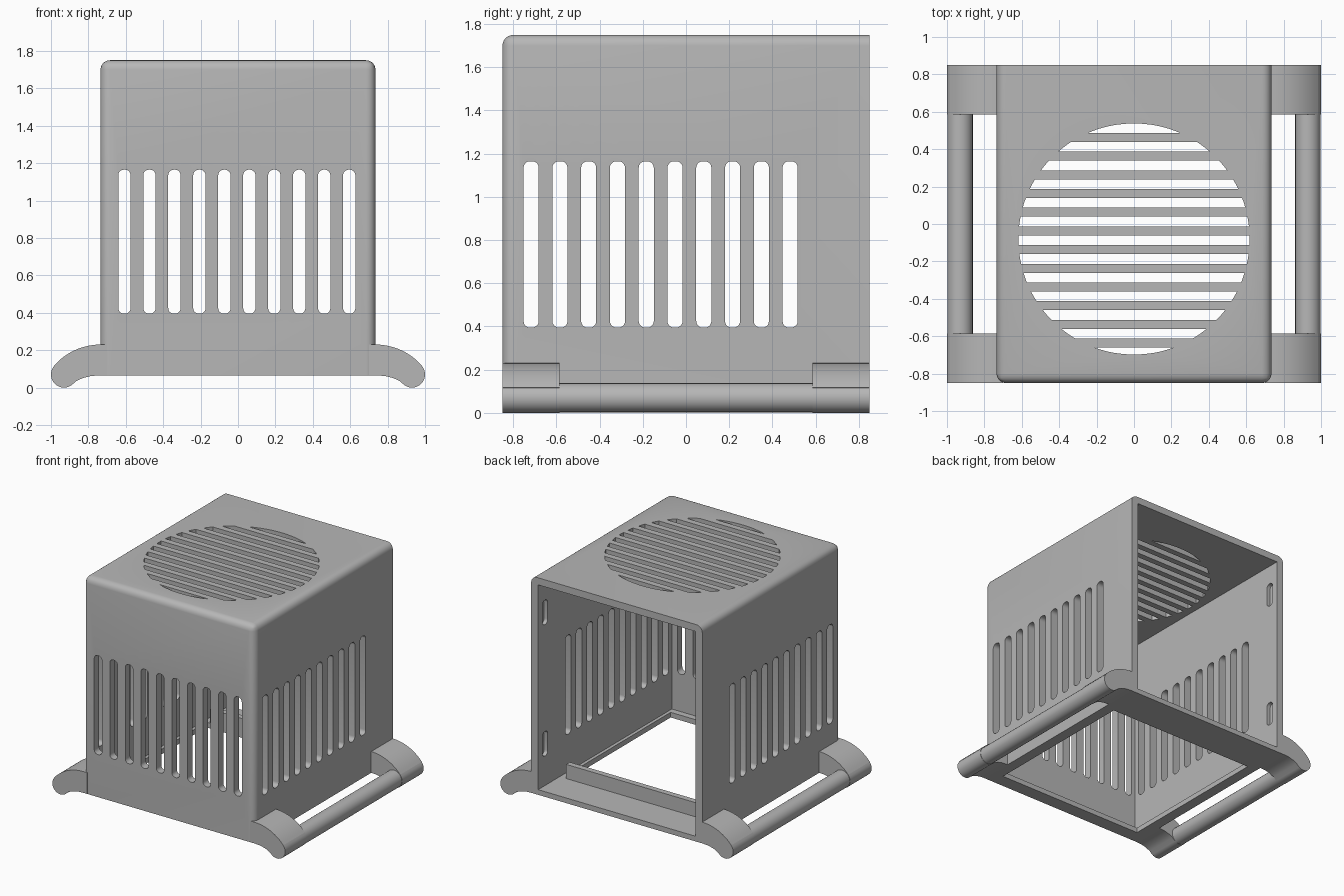
import bpy, bmesh
from math import sin, cos, radians, sqrt

default = bpy.data.objects.get("Cube")
if default:
    bpy.data.objects.remove(default, do_unlink=True)

GREY = (0.47, 0.47, 0.47, 1)
grey = bpy.data.materials.new("plain_grey")
grey.use_nodes = True
grey.diffuse_color = GREY
grey.node_tree.nodes["Principled BSDF"].inputs["Base Color"].default_value = GREY


def prism(bm, outline, lo, hi, axis):
    """Extrude a closed 2D outline from lo to hi along an axis."""
    def place(p, d):
        return {"x": (d, *p), "y": (p[0], d, p[1]), "z": (*p, d)}[axis]
    a = [bm.verts.new(place(p, lo)) for p in outline]
    b = [bm.verts.new(place(p, hi)) for p in outline]
    bm.faces.new(a)
    bm.faces.new(b)
    for i in range(len(a)):
        j = (i + 1) % len(a)
        bm.faces.new((a[i], a[j], b[j], b[i]))


def rect(x0, x1, y0, y1):
    return [(x0, y0), (x1, y0), (x1, y1), (x0, y1)]


def arc(cx, cy, r, start, end, steps):
    angles = [radians(start + (end - start) * i / steps) for i in range(steps + 1)]
    return [(cx + r * cos(a), cy + r * sin(a)) for a in angles]


def rounded_slot(centre, low, high, width, r=0.03):
    u = width / 2 - r
    corners = [(centre + u, high - r), (centre - u, high - r),
               (centre - u, low + r), (centre + u, low + r)]
    return [p for i, c in enumerate(corners)
            for p in arc(*c, r, 90 * i, 90 * i + 90, 5)]


def finish(name, bm):
    bmesh.ops.recalc_face_normals(bm, faces=bm.faces)
    mesh = bpy.data.meshes.new(name)
    bm.to_mesh(mesh)
    bm.free()
    mesh.materials.append(grey)
    obj = bpy.data.objects.new(name, mesh)
    bpy.context.collection.objects.link(obj)
    return obj


def activate(obj):
    bpy.ops.object.select_all(action="DESELECT")
    obj.select_set(True)
    bpy.context.view_layer.objects.active = obj


def smooth(obj):
    activate(obj)
    bpy.ops.object.shade_smooth_by_angle(angle=radians(30))


def cut(obj, bm):
    cutter = finish("cutter", bm)
    cutter.hide_render = True
    mod = obj.modifiers.new("cut", "BOOLEAN")
    mod.operation, mod.solver, mod.object = "DIFFERENCE", "EXACT", cutter
    activate(obj)
    bpy.ops.object.modifier_apply(modifier=mod.name)
    bpy.data.objects.remove(cutter, do_unlink=True)


W, D, BASE, TOP = 0.735, 0.85, 0.065, 1.75

# Housing block with rounded front and top edges
bm = bmesh.new()
prism(bm, rect(-W, W, -D, D), BASE, TOP, "z")
rounded = []
for e in bm.edges:
    mid = (e.verts[0].co + e.verts[1].co) / 2
    front, top, side = mid.y < -0.8, mid.z > 1.7, abs(mid.x) > 0.7
    if front + top + side == 2:
        rounded.append(e)
bmesh.ops.bevel(bm, geom=rounded, offset=0.05, segments=6, profile=0.5,
                affect="EDGES")
housing = finish("housing", bm)

# Hollow interior, open at the back
bm = bmesh.new()
prism(bm, rect(-W + 0.06, W - 0.06, -D + 0.06, 1), 0.105, TOP - 0.055, "z")
cut(housing, bm)

# Floor opening
bm = bmesh.new()
prism(bm, rect(-0.65, 0.65, -0.74, 0.54), 0, 0.2, "z")
cut(housing, bm)

# Vents and latch recesses
bm = bmesh.new()
for i in range(10):
    step = 0.1335 * i
    prism(bm, rounded_slot(-0.607 + step, 0.395, 1.165, 0.066), -1, -0.77, "y")
    prism(bm, rounded_slot(-0.717 + step * 0.998, 0.395, 1.165, 0.07), -1, 1, "x")
for z in (0.43, 1.45):
    prism(bm, rounded_slot(0.765, z - 0.095, z + 0.095, 0.065), -0.705, 0.705, "x")

# Round top grille, sliced into strips
R, CY = 0.618, -0.08
for k in range(13):
    y0 = max(0.487 - 0.1 * k - CY, -0.999 * R)
    y1 = min(0.539 - 0.1 * k - CY, 0.999 * R)
    ys = [y0 + (y1 - y0) * i / 8 for i in range(9)]
    right = [(sqrt(R * R - y * y), y + CY) for y in ys]
    left = [(-x, y) for x, y in reversed(right)]
    prism(bm, right + left, 1.6, 1.9, "z")
cut(housing, bm)
smooth(housing)

# Ridge along the rear floor strip
bm = bmesh.new()
prism(bm, rect(-0.62, 0.62, 0.54, 0.585), 0.09, 0.215, "z")
finish("rear_ridge", bm)

# Curved feet joined by side rails
foot = ([(0.70, 0.23)] + arc(0.735, -0.10, 0.33, 90, 41, 12)
        + arc(0.93, 0.07, 0.07, 41, -125, 14)
        + [(0.865, 0.034), (0.83, 0.051), (0.785, 0.062), (0.74, BASE), (0.70, BASE)])
rail = arc(0.93, 0.07, 0.068, 0, 345, 23)
for side, s in (("left", 1), ("right", -1)):
    for name, outline, y0, y1 in (("front_foot", foot, -D, -0.585),
                                  ("back_foot", foot, 0.585, D),
                                  ("rail", rail, -0.6, 0.6)):
        bm = bmesh.new()
        prism(bm, [(s * x, z) for x, z in outline], y0, y1, "y")
        smooth(finish(f"{side}_{name}", bm))
